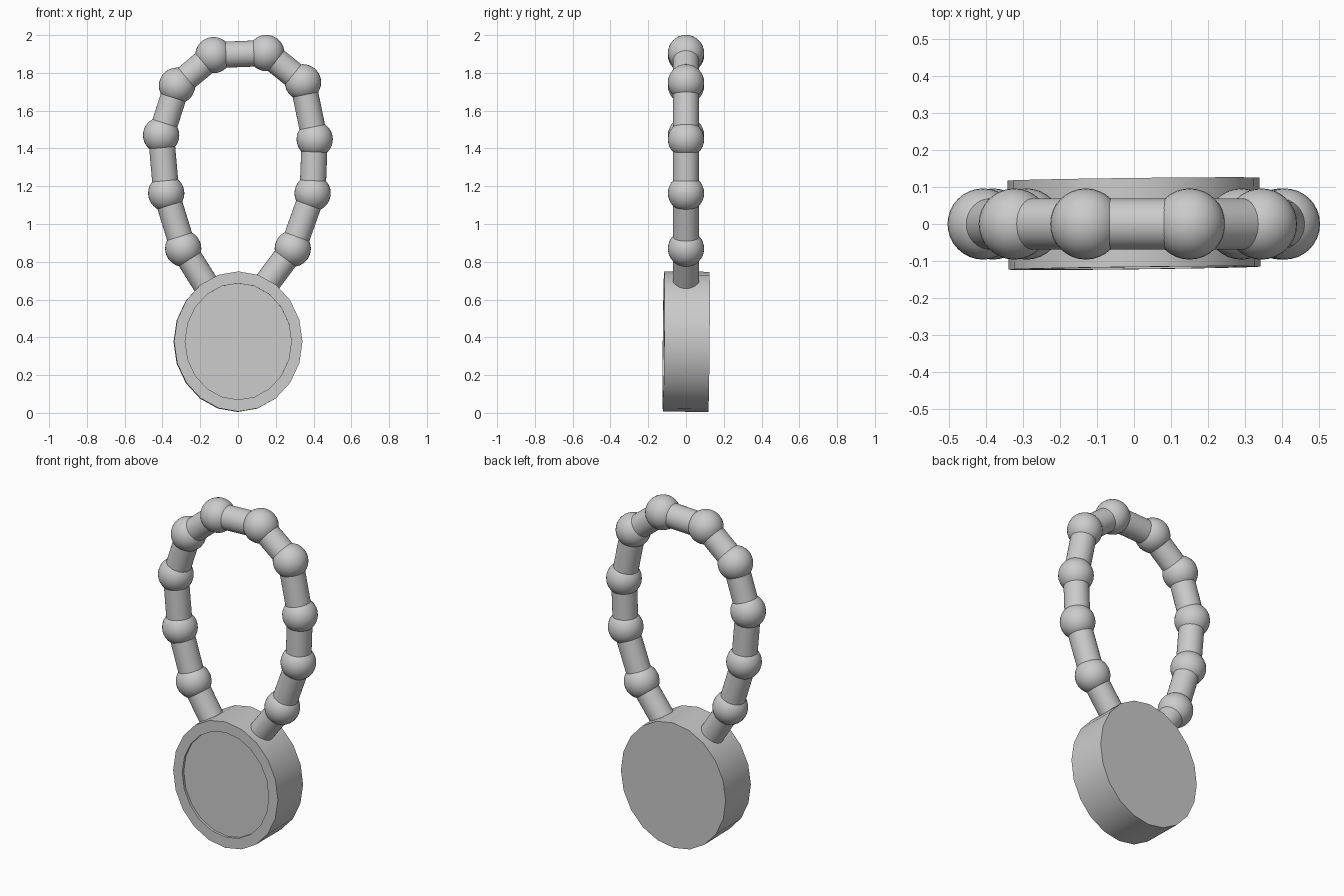
import bpy, bmesh, math
from mathutils import Vector, Matrix

if "Cube" in bpy.data.objects:
    bpy.data.objects.remove(bpy.data.objects["Cube"])

BEAD_R, ROD_R = 0.096, 0.069


def finish(name, bm, angle=30):
    bmesh.ops.recalc_face_normals(bm, faces=bm.faces[:])
    me = bpy.data.meshes.new(name)
    bm.to_mesh(me)
    bm.free()
    ob = bpy.data.objects.new(name, me)
    bpy.context.collection.objects.link(ob)
    bpy.ops.object.select_all(action='DESELECT')
    ob.select_set(True)
    bpy.context.view_layer.objects.active = ob
    bpy.ops.object.shade_smooth_by_angle(angle=math.radians(angle))
    return ob


def bead(name, p):
    bm = bmesh.new()
    bmesh.ops.create_uvsphere(bm, u_segments=32, v_segments=16, radius=BEAD_R)
    bmesh.ops.translate(bm, verts=bm.verts[:], vec=p)
    return finish(name, bm)


def rod(name, a, b):
    d = b - a
    m = Matrix.Translation((a + b) / 2) @ d.to_track_quat('Z', 'Y').to_matrix().to_4x4()
    bm = bmesh.new()
    bmesh.ops.create_cone(bm, cap_ends=True, segments=32, radius1=ROD_R,
                          radius2=ROD_R, depth=d.length, matrix=m)
    return finish(name, bm)


# Oval pendant disc: 20 sides, shallow recess in the front face
bm = bmesh.new()
rings = []
for rx, rz, y in ((0.34, 0.371, 0.121), (0.34, 0.371, -0.119),
                  (0.281, 0.308, -0.119), (0.281, 0.308, -0.104)):
    rings.append([bm.verts.new((rx * math.sin(i * math.tau / 20), y,
                                rz * math.cos(i * math.tau / 20))) for i in range(20)])
for r0, r1 in zip(rings, rings[1:]):
    for i in range(20):
        j = (i + 1) % 20
        bm.faces.new((r0[i], r0[j], r1[j], r1[i]))
bm.faces.new(rings[0])
bm.faces.new(rings[-1])
disc = finish("pendant_disc", bm)
disc.location = (0, 0, 0.377)
disc.rotation_euler = (math.radians(-0.5), 0, math.radians(0.7))

# Beads around the loop, from lower left over the top to lower right
path = [(-0.29, 0.87), (-0.38, 1.163), (-0.407, 1.47), (-0.323, 1.732),
        (-0.13, 1.894), (0.15, 1.905), (0.344, 1.75), (0.406, 1.448),
        (0.395, 1.163), (0.29, 0.87)]
pts = [Vector((x, 0, z)) for x, z in path]
for i, p in enumerate(pts):
    bead(f"bead_{i + 1}", p)

# Rods joining the beads, with both ends sunk into the disc
chain = [Vector((-0.133, 0, 0.62))] + pts + [Vector((0.11, 0, 0.63))]
for i, (a, b) in enumerate(zip(chain, chain[1:])):
    rod(f"rod_{i + 1}", a, b)
